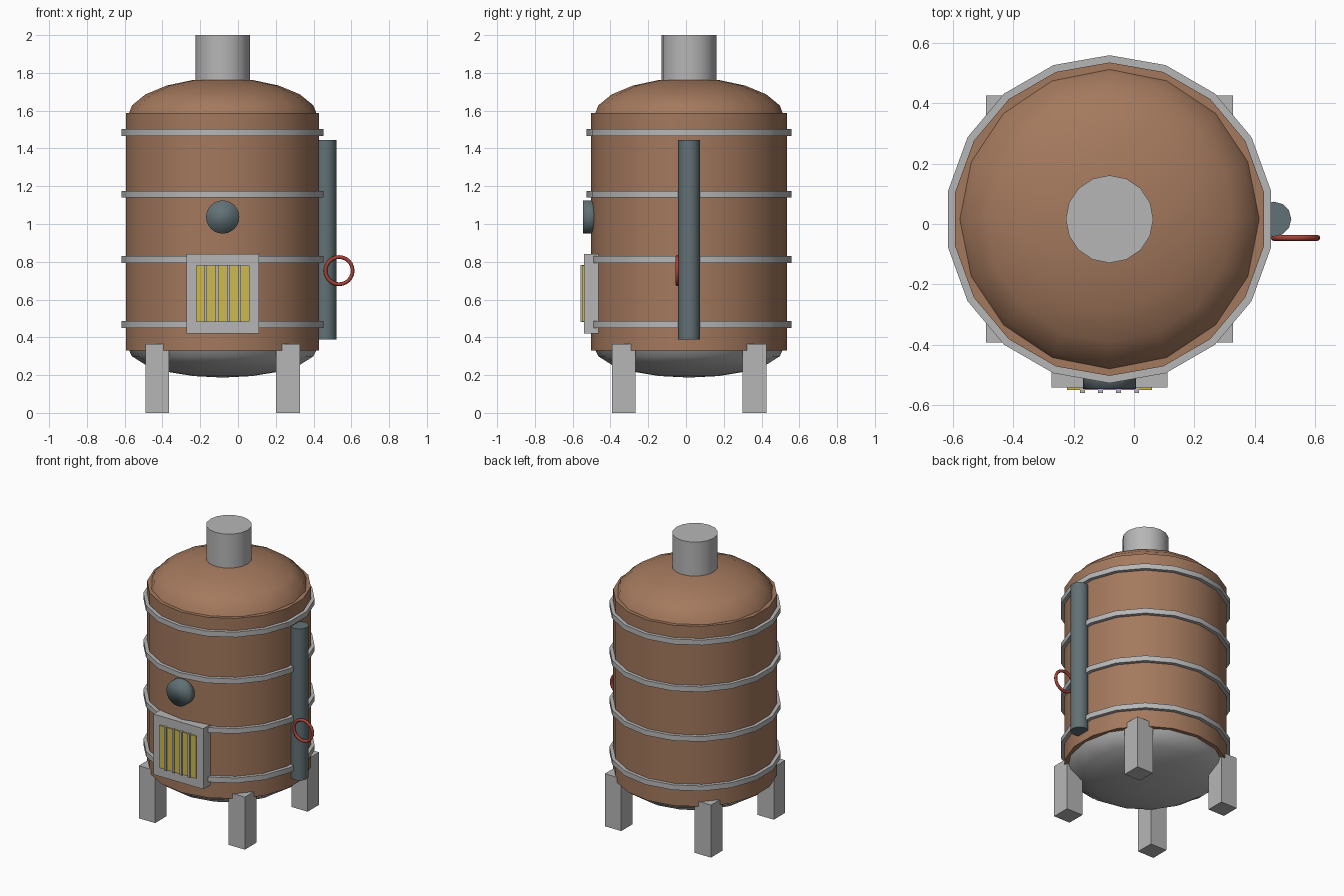
import bpy, bmesh, math
from mathutils import Matrix, Vector

if "Cube" in bpy.data.objects:
    bpy.data.objects.remove(bpy.data.objects["Cube"])

CX, CY = -0.081, 0.016  # axis of the tank


def material(name, r, g, b):
    m = bpy.data.materials.new(name)
    m.use_nodes = True
    m.diffuse_color = (r, g, b, 1)
    m.node_tree.nodes["Principled BSDF"].inputs["Base Color"].default_value = (r, g, b, 1)
    return m


copper = material("copper brown", 0.37, 0.19, 0.11)
steel = material("light grey", 0.47, 0.47, 0.47)
slate = material("slate grey", 0.12, 0.165, 0.18)
yellow = material("glow yellow", 0.62, 0.49, 0.08)
red = material("valve red", 0.38, 0.055, 0.04)


def finish(bm, name, mat, smooth=None):
    """Turn a bmesh into an object; smooth is the sharp-edge angle in degrees."""
    bmesh.ops.recalc_face_normals(bm, faces=bm.faces)
    me = bpy.data.meshes.new(name)
    bm.to_mesh(me)
    bm.free()
    me.materials.append(mat)
    ob = bpy.data.objects.new(name, me)
    bpy.context.collection.objects.link(ob)
    if smooth:
        bpy.ops.object.select_all(action="DESELECT")
        ob.select_set(True)
        bpy.context.view_layer.objects.active = ob
        bpy.ops.object.shade_smooth_by_angle(angle=math.radians(smooth))
    return ob


def box(name, mat, lo, hi):
    bm = bmesh.new()
    lo, hi = Vector(lo), Vector(hi)
    size = Matrix.Diagonal((hi - lo).to_4d())
    bmesh.ops.create_cube(bm, size=1, matrix=Matrix.Translation((lo + hi) / 2) @ size)
    return finish(bm, name, mat)


def cylinder(name, mat, x, y, z0, z1, r, sides):
    bm = bmesh.new()
    bmesh.ops.create_cone(bm, cap_ends=True, segments=sides, radius1=r, radius2=r,
                          depth=z1 - z0, matrix=Matrix.Translation((x, y, (z0 + z1) / 2)))
    return finish(bm, name, mat, 40)


def spin(name, mat, profile, sides, centre, smooth, closed=True):
    """Revolve an (r, z) profile about the vertical axis, a vertex on +y."""
    bm = bmesh.new()
    rings = [[bm.verts.new((r * math.sin(math.tau * i / sides), r * math.cos(math.tau * i / sides), z))
              for i in range(sides)] for r, z in profile]
    pairs = list(zip(rings, rings[1:]))
    if closed:
        pairs.append((rings[-1], rings[0]))
    for a, b in pairs:
        for i in range(sides):
            j = (i + 1) % sides
            bm.faces.new((a[i], a[j], b[j], b[i]))
    bmesh.ops.translate(bm, verts=bm.verts, vec=centre)
    return finish(bm, name, mat, smooth)


def dome(name, mat, z, height):
    """Half of a flattened sphere; a negative height hangs down."""
    bm = bmesh.new()
    bmesh.ops.create_uvsphere(bm, u_segments=16, v_segments=10, radius=1)
    bmesh.ops.delete(bm, geom=[v for v in bm.verts if v.co.z < -0.01], context="VERTS")
    bmesh.ops.scale(bm, verts=bm.verts, vec=(0.505, 0.505, height))
    bmesh.ops.translate(bm, verts=bm.verts, vec=(CX, CY, z))
    return finish(bm, name, mat, 180)


# Tank with its domed ends and chimney
cylinder("tank_body", copper, CX, CY, 0.33, 1.587, 0.519, 18)
dome("tank_dome", copper, 1.563, 0.21)
dome("tank_bottom", steel, 0.35, -0.163)
cylinder("chimney", steel, CX, CY, 1.7, 2.0, 0.145, 16)

# Hoops around the tank
for i, z in enumerate((0.468, 0.812, 1.158, 1.484)):
    band = [(0.51, z - 0.018), (0.543, z - 0.018), (0.543, z + 0.018), (0.51, z + 0.018)]
    spin(f"hoop_{i + 1}", steel, band, 18, (CX, CY, 0), 40)

# Legs
for side, sx in (("right", -1), ("left", 1)):
    for end, sy in (("front", -1), ("back", 1)):
        x, y = CX + sx * 0.346, CY + sy * 0.346
        box(f"{end}_{side}_leg", steel, (x - 0.063, y - 0.063, 0), (x + 0.063, y + 0.063, 0.366))

# Side pipe and its hand wheel
cylinder("side_pipe", slate, 0.463, CY, 0.388, 1.444, 0.058, 12)
tube = [(0.072 + 0.01 * math.cos(math.tau * k / 8), 0.01 * math.sin(math.tau * k / 8)) for k in range(8)]
wheel = spin("valve_wheel", red, tube, 24, (0, 0, 0), 180)
wheel.data.transform(Matrix.Translation((0.535, -0.046, 0.753)) @ Matrix.Rotation(math.pi / 2, 4, "X"))

# Round gauge on the front
bm = bmesh.new()
bmesh.ops.create_cone(bm, cap_ends=True, segments=24, radius1=0.088, radius2=0.088, depth=0.075,
                      matrix=Matrix.Translation((CX, -0.509, 1.037)) @ Matrix.Rotation(math.pi / 2, 4, "X"))
finish(bm, "gauge", slate, 180)

# Firebox door with glowing panel and grate bars
box("firebox_frame", steel, (CX - 0.192, -0.541, 0.419), (CX + 0.192, -0.44, 0.841))
box("fire_panel", yellow, (CX - 0.141, -0.55, 0.483), (CX + 0.141, -0.53, 0.779))
for i in range(4):
    x = CX + (i - 1.5) * 0.06
    box(f"grate_bar_{i + 1}", steel, (x - 0.008, -0.559, 0.48), (x + 0.008, -0.535, 0.783))
